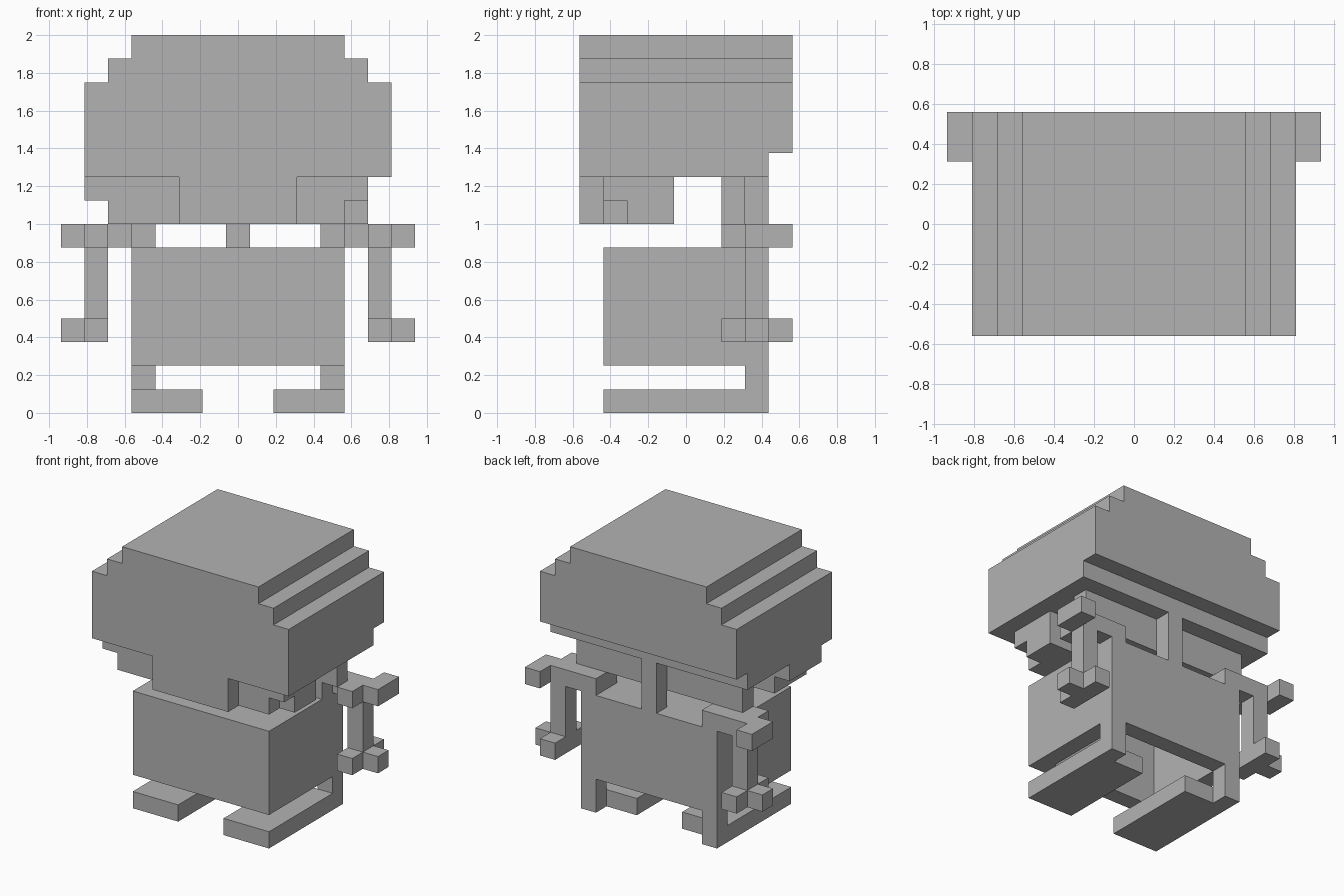
import bpy
import bmesh
from mathutils import Vector

U = 0.125  # edge length of one block

if "Cube" in bpy.data.objects:
    bpy.data.objects.remove(bpy.data.objects["Cube"], do_unlink=True)

grey = bpy.data.materials.new("plain grey")
grey.use_nodes = True
colour = (0.45, 0.45, 0.45, 1)
grey.diffuse_color = colour
grey.node_tree.nodes["Principled BSDF"].inputs["Base Color"].default_value = colour


def finish(name, bm):
    bmesh.ops.recalc_face_normals(bm, faces=bm.faces)
    mesh = bpy.data.meshes.new(name)
    bm.to_mesh(mesh)
    bm.free()
    mesh.materials.append(grey)
    obj = bpy.data.objects.new(name, mesh)
    bpy.context.collection.objects.link(obj)
    return obj


def prism(name, outline, place, low, high):
    """Extrude a flat outline; place(a, b, d) gives the block coordinates."""
    bm = bmesh.new()
    base = bm.faces.new([bm.verts.new(Vector(place(a, b, low)) * U) for a, b in outline])
    shift = (Vector(place(0, 0, high)) - Vector(place(0, 0, low))) * U
    grown = bmesh.ops.extrude_face_region(bm, geom=[base], use_keep_orig=True)["geom"]
    bmesh.ops.translate(bm, verts=[v for v in grown if isinstance(v, bmesh.types.BMVert)], vec=shift)
    return finish(name, bm)


def flat(x, y, z):
    return (x, y, z)


def facing(x, z, y):
    return (x, y, z)


def rect(a0, a1, b0, b1):
    return [(a0, b0), (a1, b0), (a1, b1), (a0, b1)]


def box(name, x0, x1, y0, y1, z0, z1):
    return prism(name, rect(x0, x1, y0, y1), flat, z0, z1)


# Stepped head with a recessed lower rim at the back
half = [(6.5, 11), (6.5, 14), (5.5, 14), (5.5, 15), (4.5, 15), (4.5, 16)]
prism("head", half + [(-x, z) for x, z in reversed(half)], facing, -4.5, 4.5)
box("head_rim", -6.5, 6.5, -4.5, 3.5, 10, 11)

# Lower face, jaw with one cut corner, and the side lock
box("face_front", -2.5, 2.5, -4.5, -3.5, 8, 10)
box("jaw_upper", -5.5, 5.5, -3.5, -0.5, 9, 10)
jaw = [(-5.5, -3.5), (4.5, -3.5), (4.5, -2.5), (5.5, -2.5), (5.5, -0.5), (-5.5, -0.5)]
prism("jaw_lower", jaw, flat, 8, 9)
box("side_lock", -6.5, -5.5, -3.5, -0.5, 9, 10)

# Back of the head and the spine
box("nape", -5.5, 5.5, 1.5, 2.5, 8, 10)
box("spine", -0.5, 0.5, 2.5, 3.5, 7, 10)

# Hollow body, open underneath
box("body_top", -4.5, 4.5, -3.5, 3.5, 6, 7)
box("body_front", -4.5, 4.5, -3.5, -2.5, 2, 6)
box("body_back", -4.5, 4.5, 2.5, 3.5, 2, 6)

for side, s in (("left", 1), ("right", -1)):
    def mirrored(x, y, z):
        return (s * x, y, z)

    prism(side + "_body_wall", rect(3.5, 4.5, -2.5, 2.5), mirrored, 2, 6)

    # Shoulder with forward pegs and an outer hook
    shoulder = [(3.5, 1.5), (4.5, 1.5), (4.5, 2.5), (5.5, 2.5), (5.5, 1.5), (6.5, 1.5),
                (6.5, 2.5), (7.5, 2.5), (7.5, 4.5), (6.5, 4.5), (6.5, 3.5), (3.5, 3.5)]
    prism(side + "_shoulder", shoulder, mirrored, 7, 8)
    prism(side + "_arm", rect(5.5, 6.5, 2.5, 3.5), mirrored, 4, 7)
    hand = [(5.5, 1.5), (6.5, 1.5), (6.5, 2.5), (7.5, 2.5), (7.5, 3.5),
            (6.5, 3.5), (6.5, 4.5), (5.5, 4.5)]
    prism(side + "_hand", hand, mirrored, 3, 4)

    # Leg and long foot with a narrow heel
    prism(side + "_leg", rect(3.5, 4.5, 2.5, 3.5), mirrored, 1, 2)
    foot = [(1.5, -3.5), (4.5, -3.5), (4.5, 3.5), (3.5, 3.5), (3.5, 2.5), (1.5, 2.5)]
    prism(side + "_foot", foot, mirrored, 0, 1)
